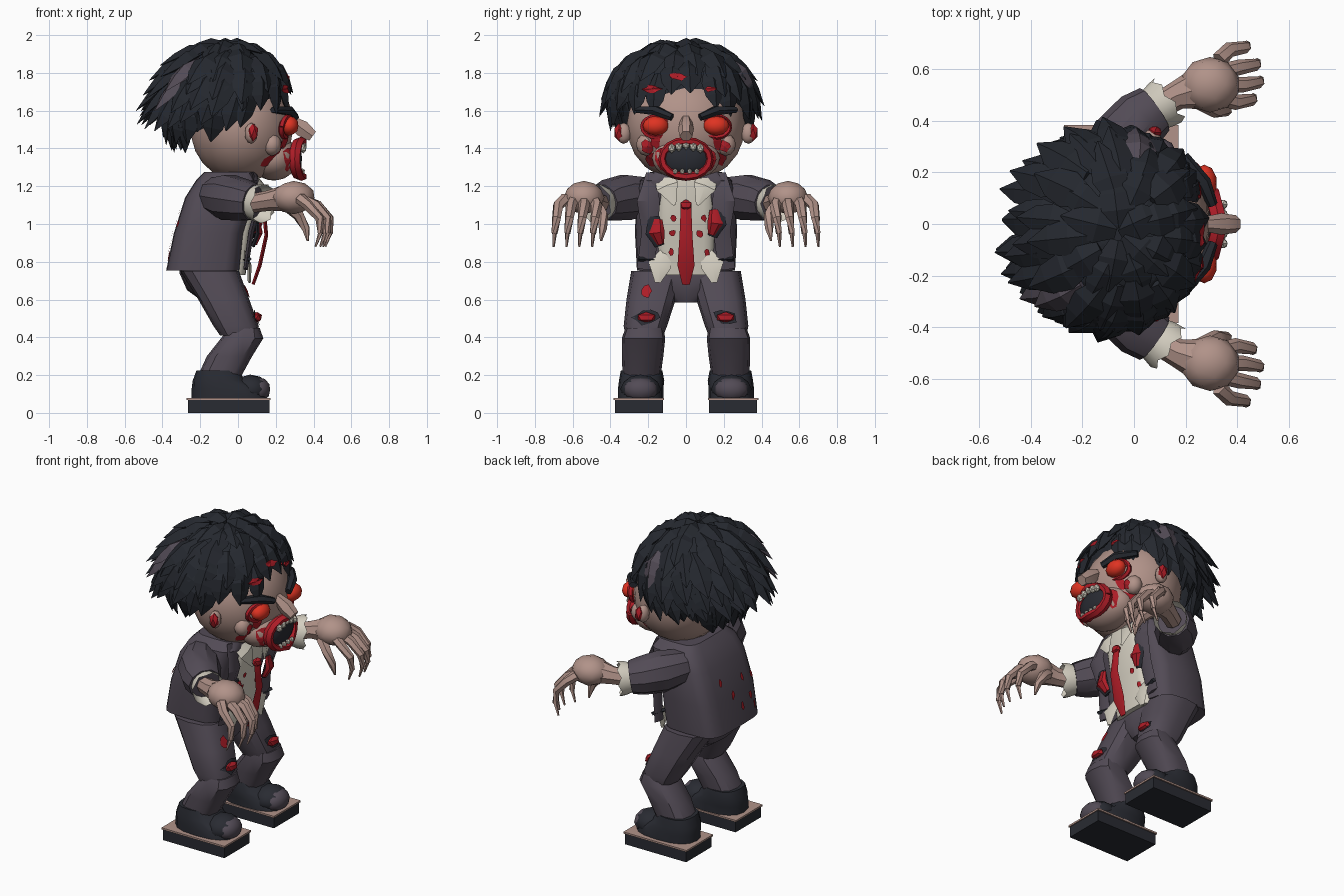
import bpy, bmesh, random
from math import sin, cos, pi, radians, copysign
from mathutils import Vector
from mathutils.bvhtree import BVHTree

random.seed(7)
if "Cube" in bpy.data.objects:
    bpy.data.objects.remove(bpy.data.objects["Cube"])


def material(name, *rgb):
    m = bpy.data.materials.new(name)
    m.use_nodes = True
    m.diffuse_color = (*rgb, 1)
    m.node_tree.nodes["Principled BSDF"].inputs["Base Color"].default_value = (*rgb, 1)
    return m


HAIR = material("black hair", .018, .021, .028)
SUIT = material("grey suit", .085, .07, .092)
SKIN = material("pale skin", .44, .29, .25)
SHIRT = material("cream cloth", .66, .62, .53)
BLOOD = material("blood red", .42, .012, .02)
EYE = material("bright red", .74, .033, .016)
LEATHER = material("dark leather", .022, .024, .032)
X, Z = Vector((1, 0, 0)), Vector((0, 0, 1))


def finish(name, bm, mats, smooth=True):
    bmesh.ops.recalc_face_normals(bm, faces=bm.faces)
    me = bpy.data.meshes.new(name)
    bm.to_mesh(me)
    bm.free()
    for m in mats if isinstance(mats, tuple) else (mats,):
        me.materials.append(m)
    ob = bpy.data.objects.new(name, me)
    bpy.context.collection.objects.link(ob)
    if smooth:
        bpy.ops.object.select_all(action='DESELECT')
        ob.select_set(True)
        bpy.context.view_layer.objects.active = ob
        bpy.ops.object.shade_smooth_by_angle(angle=radians(35))
    return ob


def skin_rings(bm, rings, cap_end=True):
    rows = [[bm.verts.new(p) for p in ring] for ring in rings]
    n = len(rows[0])
    for a, b in zip(rows, rows[1:]):
        for i in range(n):
            bm.faces.new((a[i], a[(i + 1) % n], b[(i + 1) % n], b[i]))
    bm.faces.new(rows[0])
    if cap_end:
        bm.faces.new(rows[-1])


def corner(v, power):
    return copysign(abs(v) ** (2 / power), v)


# stack of level rounded-box sections: (x, y, z, half depth, half width)
def loft(name, sections, mat, power=3, sides=16):
    bm = bmesh.new()
    angles = [2 * pi * i / sides for i in range(sides)]
    skin_rings(bm, [[(x + rx * corner(cos(t), power), y + ry * corner(sin(t), power), z)
                     for t in angles] for x, y, z, rx, ry in sections])
    return finish(name, bm, mat)


# tube following a path, with a (width, height) radius at each point
def tube(name, path, radii, mat, sides=8, ref=Z, jag=0):
    pts = [Vector(p) for p in path]
    bm, rings = bmesh.new(), []
    for k, (p, (w, h)) in enumerate(zip(pts, radii)):
        t = (pts[min(k + 1, len(pts) - 1)] - pts[max(k - 1, 0)]).normalized()
        a = t.cross(ref).normalized()
        b = a.cross(t)
        end = jag if k == len(pts) - 1 else 0
        rings.append([p + a * w * cos(2 * pi * i / sides) + b * h * sin(2 * pi * i / sides)
                      + t * end * (i % 2) for i in range(sides)])
    skin_rings(bm, rings, not jag)
    return finish(name, bm, mat)


def ball(name, loc, size, mat, detail=2):
    bm = bmesh.new()
    bmesh.ops.create_icosphere(bm, subdivisions=detail, radius=1)
    for v in bm.verts:
        v.co = Vector(loc) + v.co * Vector(size)
    return finish(name, bm, mat)


def box(name, low, high, mat):
    bm = bmesh.new()
    bmesh.ops.create_cube(bm, size=1)
    for v in bm.verts:
        v.co = [a + (b - a) * (c + .5) for a, b, c in zip(low, high, v.co)]
    return finish(name, bm, mat, False)


# ragged stain laid onto the surface of another part, cast along x
def stain(name, target, y, z, w, h, mat=BLOOD, facing=1):
    me = target.data
    tree = BVHTree.FromPolygons([v.co for v in me.vertices], [p.vertices[:] for p in me.polygons])
    bm, verts = bmesh.new(), []
    for i in range(11):
        r = random.uniform(.6, 1.1) if i else 0
        t = 2 * pi * i / 10
        hit = tree.ray_cast(Vector((2 * facing, y + w * r * cos(t), z + h * r * sin(t))), -X * facing)[0]
        if hit:
            verts.append(bm.verts.new(hit + X * facing * .009))
    for i in range(1, len(verts)):
        bm.faces.new((verts[0], verts[i], verts[i % (len(verts) - 1) + 1]))
    finish(name, bm, mat, False)


# head and face
head = ball("head", (.02, 0, 1.52), (.275, .315, .3), SKIN, 3)
muzzle = ball("muzzle", (.19, 0, 1.35), (.13, .18, .12), SKIN, 3)
tube("neck", [(-.04, 0, 1.15), (0, 0, 1.3)], [(.11, .11)] * 2, SKIN, 10)
tube("nose", [(.25, 0, 1.57), (.34, 0, 1.505), (.395, 0, 1.465)],
     [(.025, .02), (.042, .05), (.034, .034)], SKIN, 6)
ball("mouth_cavity", (.305, 0, 1.345), (.035, .12, .09), LEATHER)
loop = [2 * pi * i / 16 for i in range(17)]
tube("lips", [(.335 - .035 * abs(cos(t)), .125 * cos(t), 1.345 + .095 * sin(t)) for t in loop],
     [(.022, .032)] * 17, BLOOD, 6, X)
for i in range(5):
    ball("upper_tooth", (.345, (i - 2) * .038, 1.418 - .009 * abs(i - 2)), (.02, .021, .026), SHIRT, 1)
for i in range(4):
    ball("lower_tooth", (.34, (i - 1.5) * .038, 1.277), (.016, .014, .018), SHIRT, 1)
for s, side in ((1, "left"), (-1, "right")):
    ball(side + "_eye", (.272, s * .16, 1.52), (.05, .07, .052), EYE)
    tube(side + "_eye_rim", [(.26 + .01 * sin(t) - .03 * max(cos(t), 0), s * (.16 + .072 * cos(t)), 1.515 + .055 * sin(t))
                             for t in loop], [(.013, .016)] * 17, BLOOD, 5, X)
    tube(side + "_brow", [(.19, s * .26, 1.605), (.27, s * .16, 1.6), (.305, s * .075, 1.565)],
         [(.025, .018), (.03, .027), (.02, .02)], HAIR, 6)
    ball(side + "_ear", (.07, s * .33, 1.48), (.035, .04, .056), SKIN)
    ball(side + "_ear_wound", (.08, s * .355, 1.485), (.03, .028, .048), BLOOD, 1)
    cheek = ball(side + "_cheek", (.18, s * .21, 1.42), (.05, .055, .06), SKIN)
    stain(side + "_cheek_blood", cheek, s * .205, 1.41, .04, .04)
    stain(side + "_cheek_drip", head, s * .165, 1.44, .03, .05)
    stain(side + "_cheek_drip", head, s * .18, 1.345, .04, .04)
    stain(side + "_jaw_blood", muzzle, s * .125, 1.34, .04, .07)

# hair: a cap cut along the hairline, covered with swept-back broad leaf tufts
centre, size = Vector((-.06, -.025, 1.65)), Vector((.29, .345, .29))


def scalp(u):
    return centre + u * size / sum(abs(c) ** 2.3 for c in u) ** (1 / 2.3)


bm = bmesh.new()
bmesh.ops.create_icosphere(bm, subdivisions=3, radius=1)
for v in bm.verts:
    v.co = scalp(v.co)
bmesh.ops.bisect_plane(bm, geom=bm.verts[:] + bm.edges[:] + bm.faces[:], dist=.0001,
                       plane_co=(.27, 0, 1.71), plane_no=(-.45, 0, 1), clear_inner=True)
finish("hair_cap", bm, HAIR, False)

faded = [Vector(p) for p in ((.03, .27, 1.87), (-.25, -.25, 1.82))]
bm = bmesh.new()
for polar, count in ((8, 5), (24, 9), (40, 14), (54, 18), (68, 22), (80, 24), (92, 24), (104, 22)):
    for i in range(count):
        az = 2 * pi * (i + random.uniform(.25, .75)) / count
        back = (1 - cos(az)) / 2
        if polar > 67 + 46 * back:
            continue
        low = polar > 85
        th = radians(polar + random.uniform(-4, 4))
        u = Vector((sin(th) * cos(az), sin(th) * sin(az), cos(th)))
        n = Vector([a / b for a, b in zip(u, size)]).normalized()
        down = Vector((cos(th) * cos(az), cos(th) * sin(az), -sin(th)))
        sweep = .35 if low else .75
        d = (down + n * (.05 if low else .2) - X * sweep * back * sin(th)).normalized()
        side = d.cross(n).normalized()
        up = side.cross(d)
        length = random.uniform(.16, .21) + (.02 if low else .1) * back * sin(th)
        w = random.uniform(.058, .076)
        root = scalp(u)
        rings = []
        for t, k in ((-.15, .5), (.25, 1), (.62, .8), (1, .04)):
            p = root + d * length * t + up * .012 - n * .06 * max(t - .2, 0)
            ring = [p + side * w * k, p + up * w * k * .45, p - side * w * k, p - up * w * k * .4]
            for q in ring:
                q.z = min(q.z, 2)
            rings.append(ring)
        first = len(bm.faces)
        skin_rings(bm, rings)
        if min((root - f).length for f in faded) < .07:
            bm.faces.ensure_lookup_table()
            for f in bm.faces[first:]:
                f.material_index = 1
hair = finish("hair_tufts", bm, (HAIR, SUIT), False)
for y, z, w in ((-.04, 1.78, .055), (-.18, 1.715, .055), (.1, 1.715, .065), (-.08, 1.65, .03)):
    stain("hair_blood", hair, y, z, w, .022)

# jacket, shirt and tie
jacket = loft("jacket", [(-.185, 0, .755, .195, .26), (-.155, 0, .95, .185, .27), (-.095, 0, 1.14, .185, .265),
                         (-.055, 0, 1.23, .168, .245), (-.04, 0, 1.275, .14, .19)], SUIT, 4.5, 20)
shirt = loft("shirt", [(-.1, 0, .73, .14, .15), (-.07, 0, .95, .14, .16), (-.02, 0, 1.18, .14, .15),
                       (-.01, 0, 1.27, .12, .12)], SHIRT, 4.5, 20)
ball("tie_knot", (.135, 0, 1.1), (.025, .035, .03), BLOOD, 1)
tube("tie", [(.135, 0, 1.09), (.15, 0, .94), (.115, 0, .78), (.08, 0, .68)],
     [(.028, .01), (.034, .01), (.045, .01), (.02, .008)], BLOOD, 4, X)
for s, side in ((1, "left"), (-1, "right")):
    tube(side + "_collar", [(.06, s * .13, 1.28), (.13, s * .1, 1.2), (.145, s * .06, 1.1)],
         [(.04, .012), (.06, .012), (.008, .006)], SHIRT, 4, X)
    tube(side + "_lapel", [(.07, s * .18, 1.27), (.115, s * .2, 1.12), (.07, s * .19, .96), (.04, s * .215, .76)],
         [(.03, .012), (.06, .015), (.045, .015), (.045, .012)], SUIT, 4, X)
    tube(side + "_shirt_flap", [(.03, s * .1, .86), (.06, s * .14, .78), (.06, s * .15, .69)],
         [(.03, .01), (.06, .012), (.015, .008)], SHIRT, 4, X)
    tube(side + "_torn_strip", [(.04, s * .16, .81), (.06, s * .25, .815)], [(.014, .012)] * 2, LEATHER, 4)
    drop = .02 - .025 * s
    tube(side + "_wound_edge", [(.1, s * .17, 1.085 - drop), (.105, s * .165, 1.0 - drop), (.08, s * .14, .93 - drop)],
         [(.03, .01), (.05, .014), (.025, .01)], LEATHER, 6, X)
    tube(side + "_chest_wound", [(.105, s * .15, 1.07 - drop), (.115, s * .155, 1.0 - drop), (.09, s * .135, .94 - drop)],
         [(.025, .01), (.042, .018), (.02, .012)], BLOOD, 6, X)
    for z in (.85, .95, 1.03):
        stain(side + "_shirt_blood", shirt, s * random.uniform(.06, .11), z, .018, .022)
for y, z in ((-.1, 1.02), (.02, .95), (-.14, .9), (-.05, .86), (-.17, .83), (.1, 1.05), (-.2, 1.0)):
    stain("back_blood", jacket, y, z, .016, .028, facing=-1)

# legs and shoes
loft("hips", [(-.1, 0, .585, .08, .06), (-.13, 0, .65, .14, .15), (-.15, 0, .74, .16, .25),
              (-.16, 0, .82, .15, .22)], SUIT)
for s, side in ((1, "left"), (-1, "right")):
    thigh = loft(side + "_thigh", [(-.15, s * .15, .75, .155, .14), (-.075, s * .185, .6, .135, .13),
                                   (-.01, s * .215, .46, .12, .115), (.005, s * .22, .41, .1, .1)], SUIT, 2.7, 12)
    loft(side + "_shin", [(.035, s * .22, .45, .08, .1), (.022, s * .225, .395, .112, .115),
                          (-.045, s * .23, .3, .12, .11), (-.1, s * .235, .19, .115, .1)], SUIT, 2.7, 12)
    stain(side + "_thigh_tear", thigh, s * .21, .505, .075, .045, LEATHER)
    ball(side + "_knee_wound", (.1, s * .21, .505), (.03, .053, .03), BLOOD, 1)
    loft(side + "_shoe", [(-.11, s * .235, .225, .11, .11), (-.1, s * .235, .17, .14, .12),
                          (-.055, s * .24, .13, .19, .12), (-.045, s * .24, .075, .2, .12)], LEATHER, 2.5)
    ball(side + "_toe", (.065, s * .24, .125), (.1, .108, .078), LEATHER)
    ball(side + "_toe_cap", (.108, s * .24, .123), (.065, .092, .066), SUIT)
    y = s * .25
    box(side + "_sole", (-.265, y - .127, 0), (.168, y + .127, .068), LEATHER)
    box(side + "_welt", (-.272, y - .134, .069), (.173, y + .134, .08), SKIN)
    if s < 0:
        stain("thigh_blood", thigh, -.21, .645, .038, .035)

# arms reaching forward, with torn cuffs and clawed hands
for s, side in ((1, "left"), (-1, "right")):
    tube(side + "_sleeve", [(-.12, s * .2, 1.15), (-.05, s * .32, 1.14), (.03, s * .41, 1.125), (.08, s * .445, 1.115)],
         [(.1, .1), (.125, .125), (.115, .113), (.1, .098)], SUIT, 10)
    tube(side + "_cuff", [(.06, s * .43, 1.115), (.105, s * .46, 1.11), (.125, s * .475, 1.108)],
         [(.08, .08), (.095, .1), (.1, .105)], SHIRT, 14, jag=.02)
    tube(side + "_wrist", [(.08, s * .45, 1.11), (.17, s * .5, 1.125), (.27, s * .53, 1.14)],
         [(.05, .05), (.056, .055), (.09, .075)], SKIN, 8)
    ball(side + "_palm", (.295, s * .54, 1.14), (.115, .108, .088), SKIN)
    for i in range(4):
        y, reach = .472 + .068 * i, (.0, .027, .015, -.025)[i]
        tube(side + "_finger", [(.33, s * (.54 + (y - .54) * .7), 1.135), (.395 + reach, s * y, 1.1),
                                (.457 + reach, s * (y + .01), 1.03), (.462 + reach, s * (y + .02), .95)],
             [(.032, .032), (.03, .028), (.024, .024), (.016, .016)], SKIN, 6)
        tube(side + "_claw", [(.462 + reach, s * (y + .02), .955), (.435 + reach, s * (y + .025), .88)],
             [(.014, .012), (.006, .005)], SKIN, 5)
    tube(side + "_thumb", [(.26, s * .475, 1.1), (.32, s * .44, 1.045), (.36, s * .44, .975), (.37, s * .45, .91)],
         [(.035, .035), (.03, .03), (.022, .022), (.006, .006)], SKIN, 6)
